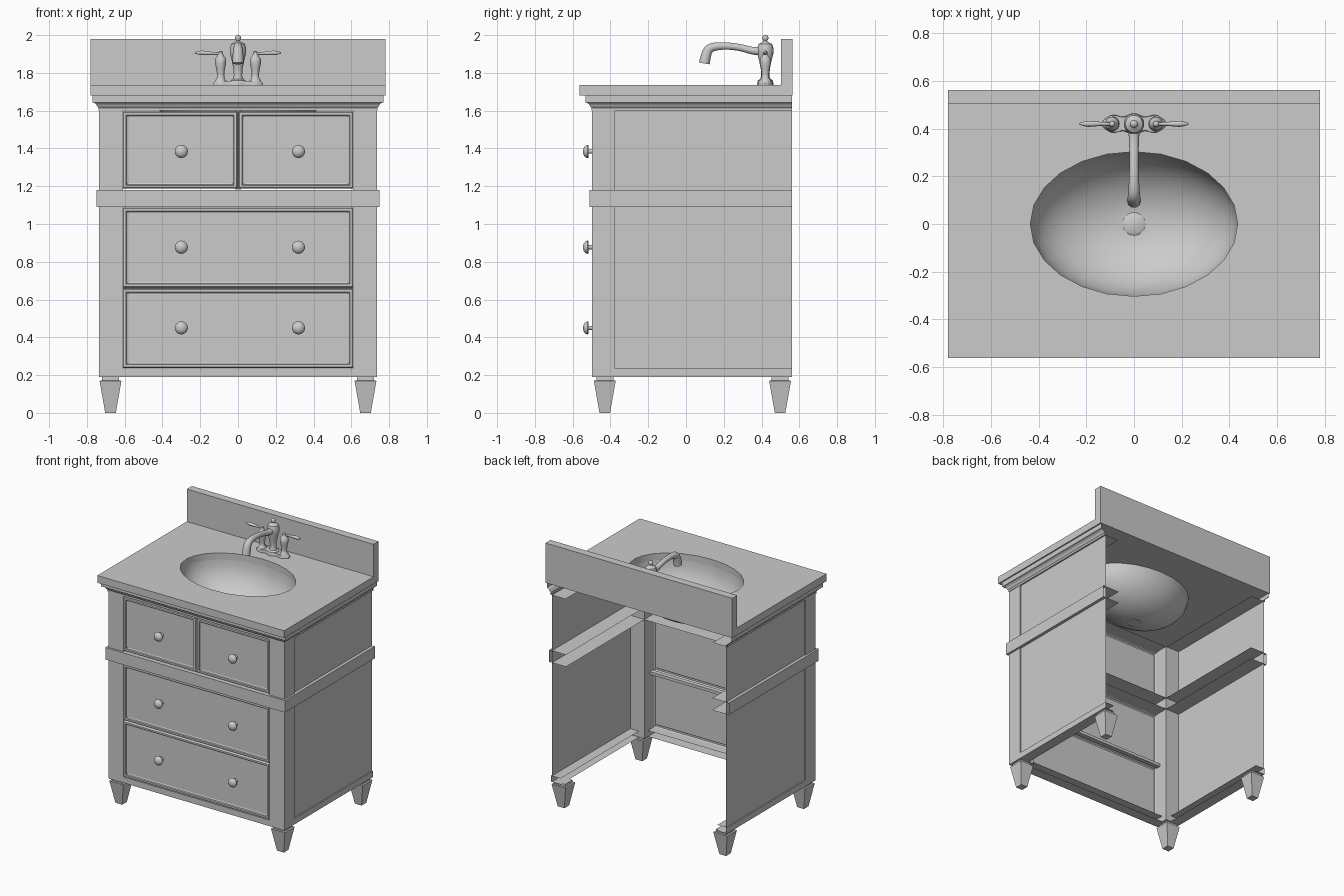
import bpy, bmesh, math

if "Cube" in bpy.data.objects:
    bpy.data.objects.remove(bpy.data.objects["Cube"])

def make(name, verts, faces, smooth=False):
    me = bpy.data.meshes.new(name)
    me.from_pydata(verts, [], faces)
    bm = bmesh.new()
    bm.from_mesh(me)
    bmesh.ops.recalc_face_normals(bm, faces=bm.faces)
    bm.to_mesh(me)
    bm.free()
    ob = bpy.data.objects.new(name, me)
    bpy.context.collection.objects.link(ob)
    if smooth:
        shade(ob)
    return ob

def shade(ob):
    bpy.ops.object.select_all(action='DESELECT')
    ob.select_set(True)
    bpy.context.view_layer.objects.active = ob
    bpy.ops.object.shade_smooth_by_angle(angle=math.radians(40))

def loft(name, rings, cap0=True, cap1=True, smooth=False):
    """Skin closed rings of equal vertex count."""
    n = len(rings[0])
    verts = [v for r in rings for v in r]
    faces = [(k*n+i, k*n+(i+1) % n, (k+1)*n+(i+1) % n, (k+1)*n+i)
             for k in range(len(rings)-1) for i in range(n)]
    if cap0:
        faces.append(tuple(range(n)))
    if cap1:
        faces.append(tuple(range((len(rings)-1)*n, len(rings)*n)))
    return make(name, verts, faces, smooth)

def rect(x0, x1, y0, y1, z):
    return [(x0, y0, z), (x1, y0, z), (x1, y1, z), (x0, y1, z)]

def box(name, x0, x1, y0, y1, z0, z1):
    return loft(name, [rect(x0, x1, y0, y1, z0), rect(x0, x1, y0, y1, z1)])

def lathe(name, prof, loc=(0, 0, 0), n=20, sx=1, sy=1, cap0=True, cap1=True):
    rings = [[(sx*r*math.cos(2*math.pi*i/n), sy*r*math.sin(2*math.pi*i/n), z)
              for i in range(n)] for r, z in prof]
    ob = loft(name, rings, cap0, cap1, True)
    ob.location = loc
    return ob

def u_sweep(name, prof, smooth=False):
    """Sweep (outward offset, z) around left side, front and right side."""
    verts, faces = [], []
    for o, z in prof:
        x, y = 0.735+o, -0.497-o
        verts += [(-x, 0.56, z), (-x, y, z), (x, y, z), (x, 0.56, z)]
    for k in range(len(prof)-1):
        for i in range(3):
            faces.append((k*4+i, k*4+i+1, k*4+5+i, k*4+4+i))
    return make(name, verts, faces, smooth)

def tube(name, pts):
    """Smooth tapered tube through (x, y, z, radius) control points."""
    cu = bpy.data.curves.new(name, 'CURVE')
    cu.dimensions = '3D'
    sp = cu.splines.new('NURBS')
    sp.points.add(len(pts)-1)
    for p, (x, y, z, r) in zip(sp.points, pts):
        p.co = (x, y, z, 1)
        p.radius = r
    sp.use_endpoint_u = True
    sp.order_u = 3
    sp.resolution_u = 5
    cu.bevel_depth = 1
    cu.bevel_resolution = 3
    cu.use_fill_caps = True
    ob = bpy.data.objects.new(name, cu)
    bpy.context.collection.objects.link(ob)
    bpy.ops.object.select_all(action='DESELECT')
    ob.select_set(True)
    bpy.context.view_layer.objects.active = ob
    bpy.ops.object.convert(target='MESH')
    shade(bpy.context.object)

# Cabinet: stiles, thin side panels, rails, band and crown (back left open)
for s, side in ((-1, "left"), (1, "right")):
    xa, xb = sorted((s*0.61, s*0.735))
    box(side+"_stile", xa, xb, -0.497, -0.375, 0.19, 1.60)
    x = s*0.727
    make(side+"_panel", [(x, -0.375, 0.19), (x, 0.56, 0.19), (x, 0.56, 1.61), (x, -0.375, 1.61)],
         [(0, 1, 2, 3)])
    # Tapered feet with a narrow neck
    for cy, end in ((-0.43, "front"), (0.498, "back")):
        sizes = [(0.028, 0), (0.058, 0.17), (0.045, 0.171), (0.045, 0.19)]
        loft(f"{end}_{side}_leg", [rect(s*0.675-w, s*0.675+w, cy-w, cy+w, z) for w, z in sizes])
u_sweep("bottom_rail", [(-0.08, 0.19), (0, 0.19), (0, 0.235), (-0.08, 0.235)])
u_sweep("middle_band", [(-0.125, 1.09), (0.015, 1.09), (0.015, 1.18), (-0.125, 1.18)])
u_sweep("crown_moulding", [(-0.12, 1.60), (0.004, 1.60), (0.004, 1.615), (0.010, 1.622),
                           (0.015, 1.632), (0.024, 1.640), (0.035, 1.644), (0.035, 1.68)])

# Drawer fronts with recessed panels
def drawer(name, x0, x1, z0, z1):
    steps = [(0, -0.47), (0, -0.490), (0.005, -0.498), (0.018, -0.498),
             (0.021, -0.489), (0.029, -0.485)]
    loft(name, [[(x0+i, y, z0+i), (x1-i, y, z0+i), (x1-i, y, z1-i), (x0+i, y, z1-i)]
                for i, y in steps], cap0=False)

drawer("upper_left_drawer", -0.61, -0.003, 1.187, 1.595)
drawer("upper_right_drawer", 0.003, 0.61, 1.187, 1.595)
drawer("middle_drawer", -0.61, 0.61, 0.664, 1.087)
drawer("lower_drawer", -0.61, 0.61, 0.237, 0.658)
box("drawer_rail", -0.61, 0.61, -0.475, -0.44, 0.65, 0.672)
box("drawer_divider", -0.012, 0.012, -0.475, -0.45, 1.18, 1.60)

# Knobs
for z in (0.45, 0.877, 1.384):
    for x in (-0.30, 0.32):
        k = lathe("knob", [(0.018, 0), (0.011, 0.006), (0.011, 0.03), (0.033, 0.031), (0.035, 0.036),
                           (0.031, 0.047), (0.02, 0.056), (0.007, 0.06)], (x, -0.485, z), 16)
        k.rotation_euler = (math.pi/2, 0, 0)

# Countertop with an oval cut-out, backsplash
top = box("countertop", -0.78, 0.78, -0.563, 0.563, 1.68, 1.735)
cut = lathe("basin_cutter", [(1, 1.6), (1, 1.8)], n=24, sx=0.435, sy=0.303)
cut.hide_render = True
mod = top.modifiers.new("cut", 'BOOLEAN')
mod.operation = 'DIFFERENCE'
mod.solver = 'EXACT'
mod.object = cut
bpy.ops.object.select_all(action='DESELECT')
top.select_set(True)
bpy.context.view_layer.objects.active = top
bpy.ops.object.modifier_apply(modifier="cut")
bpy.data.objects.remove(cut)
shade(top)
box("backsplash", -0.78, 0.78, 0.503, 0.563, 1.735, 1.98)

# Basin bowl and drain
bowl = [(math.cos(t), 1.685-0.285*math.sin(t)) for t in [i*math.pi/2/10 for i in range(10)]]
lathe("basin", bowl, n=24, sx=0.435, sy=0.303, cap0=False)
lathe("drain", [(0.048, 1.40), (0.048, 1.408), (0.04, 1.413)])

# Faucet: lobed base plate
def plate_ring(k, z, n=48):
    ring = []
    for i in range(n):
        t = 2*math.pi*(i+0.5)/n
        x = 0.133*math.cos(t)
        s = math.sin(t)
        y = math.copysign(abs(s)**0.6, s)*0.038*(1+0.18*math.cos(2*math.pi*x/0.092))
        ring.append((k*x, 0.42+k*y, z))
    return ring

loft("faucet_base", [plate_ring(1, 1.735), plate_ring(1, 1.745), plate_ring(0.92, 1.756)], smooth=True)

# Faucet: centre column with finial
lathe("faucet_column", [(0.042, 1.75), (0.04, 1.76), (0.027, 1.768), (0.022, 1.785), (0.024, 1.82),
                        (0.032, 1.86), (0.042, 1.90), (0.043, 1.93), (0.036, 1.953), (0.016, 1.963),
                        (0.010, 1.970), (0.016, 1.979), (0.017, 1.988), (0.011, 1.997), (0.003, 2.0)],
      (0, 0.42, 0))

# Faucet: curved spout
tube("spout", [(0, 0.42, 1.915, 0.026), (0, 0.36, 1.913, 0.021), (0, 0.29, 1.935, 0.019),
               (0, 0.20, 1.945, 0.020), (0, 0.12, 1.935, 0.025), (0, 0.103, 1.885, 0.029),
               (0, 0.097, 1.85, 0.030)])

# Faucet: two handles with levers
for s, side in ((-1, "left"), (1, "right")):
    lathe(side+"_handle", [(0.032, 1.75), (0.03, 1.76), (0.021, 1.77), (0.019, 1.79), (0.023, 1.82),
                           (0.029, 1.85), (0.029, 1.875), (0.018, 1.888), (0.012, 1.90),
                           (0.012, 1.91), (0.003, 1.917)], (s*0.092, 0.42, 0), 16)
    tube(side+"_lever", [(s*0.092, 0.42, 1.902, 0.007), (s*0.13, 0.42, 1.903, 0.007),
                         (s*0.165, 0.42, 1.905, 0.011), (s*0.195, 0.42, 1.906, 0.013),
                         (s*0.215, 0.42, 1.906, 0.008), (s*0.228, 0.42, 1.906, 0.004)])
